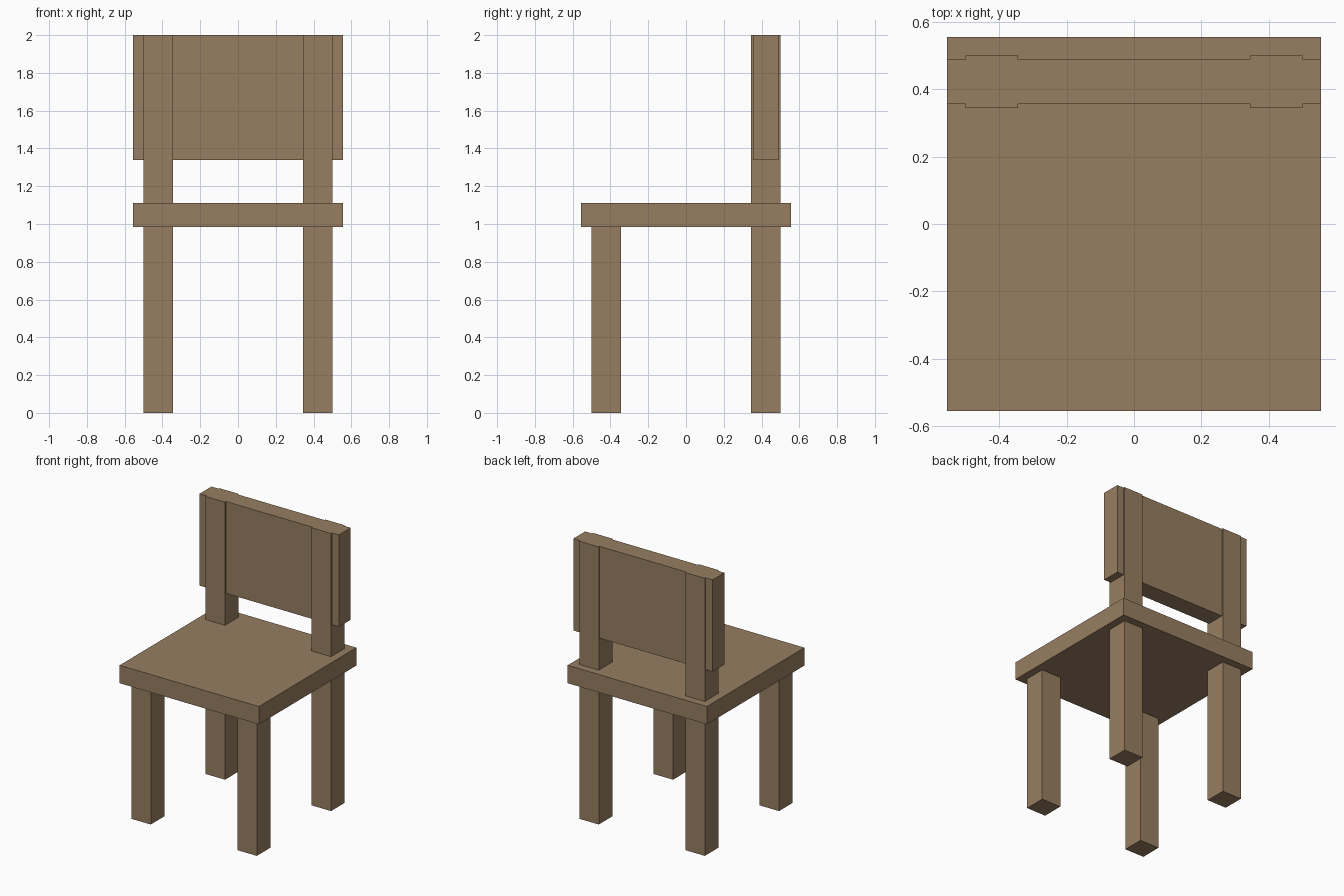
import bpy

cube = bpy.data.objects.get("Cube")
if cube:
    bpy.data.objects.remove(cube, do_unlink=True)

# Single wood colour
COLOR = (0.31, 0.21, 0.12, 1.0)
wood = bpy.data.materials.new("light_brown_wood")
wood.use_nodes = True
wood.diffuse_color = COLOR
bsdf = next(n for n in wood.node_tree.nodes if n.type == 'BSDF_PRINCIPLED')
bsdf.inputs["Base Color"].default_value = COLOR
bsdf.inputs["Roughness"].default_value = 0.8


def box(name, x, y, z):
    """Flat-sided box spanning the given (low, high) ranges."""
    spans = (x, y, z)
    bpy.ops.mesh.primitive_cube_add(size=1, location=[(a + b) / 2 for a, b in spans])
    obj = bpy.context.object
    obj.name = obj.data.name = name
    obj.scale = [b - a for a, b in spans]
    bpy.ops.object.transform_apply(location=False, rotation=False, scale=True)
    obj.data.materials.append(wood)
    return obj


HALF = 0.555                # half width of the seat and backrest
INNER, OUTER = 0.345, 0.50  # leg faces measured from the centre
SEAT_LOW, SEAT_HIGH = 0.983, 1.112
TOP = 2.0

# Seat and backrest panels
box("seat", (-HALF, HALF), (-HALF, HALF), (SEAT_LOW, SEAT_HIGH))
box("backrest", (-HALF, HALF), (0.356, 0.49), (1.338, TOP))

# Legs: the back pair runs up through the seat to carry the backrest
for side, sx in (("left", 1), ("right", -1)):
    x = sorted((sx * INNER, sx * OUTER))
    box("front_leg_" + side, x, (-OUTER, -INNER), (0, SEAT_LOW))
    box("back_leg_" + side, x, (INNER, OUTER), (0, TOP))
